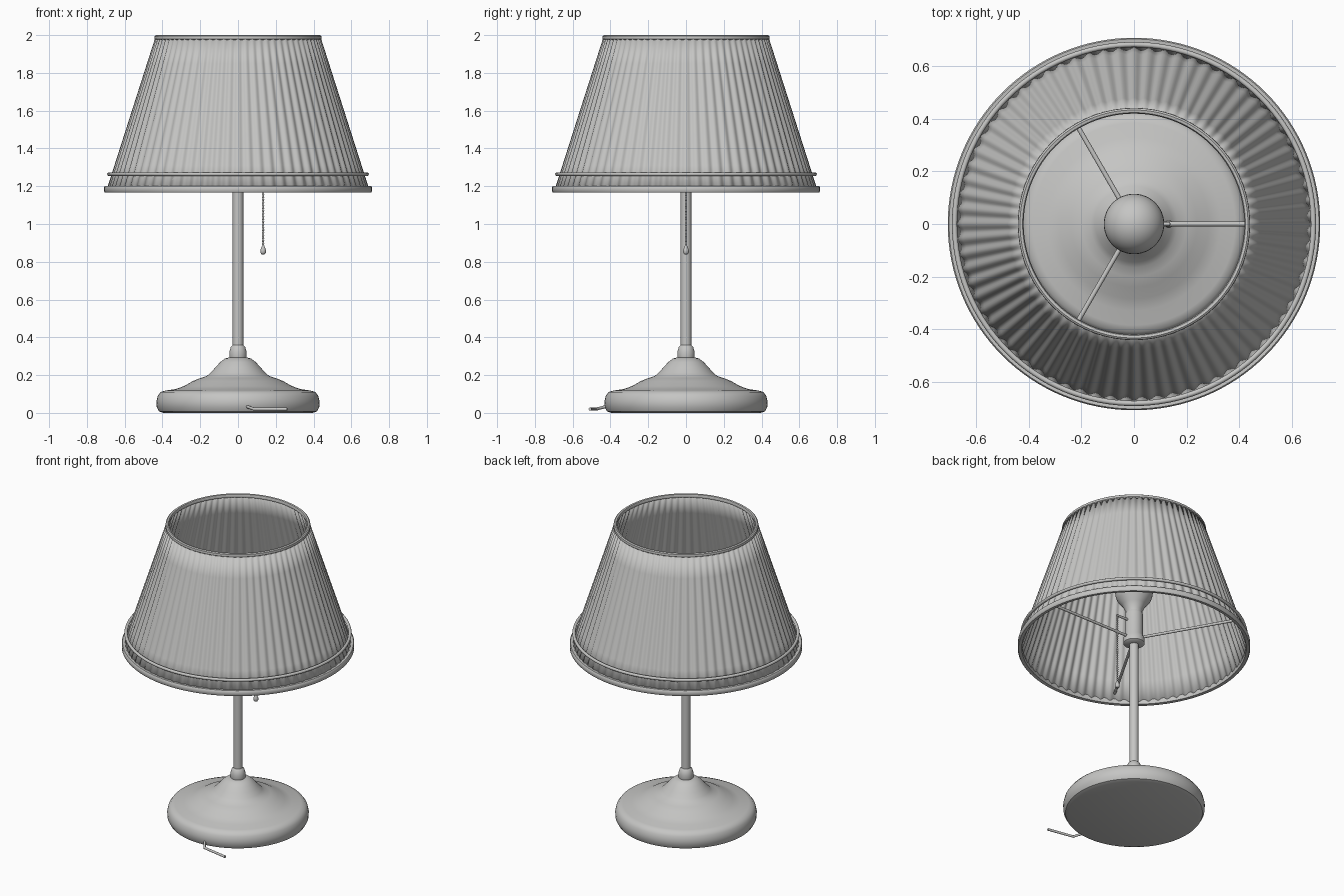
import bpy, bmesh, math
from mathutils import Vector

if "Cube" in bpy.data.objects:
    bpy.data.objects.remove(bpy.data.objects["Cube"])

mat = bpy.data.materials.new("light_grey")
mat.diffuse_color = (0.56, 0.56, 0.55, 1)
mat.use_nodes = True
mat.node_tree.nodes["Principled BSDF"].inputs["Base Color"].default_value = mat.diffuse_color


def finish(name, bm, angle=40):
    bmesh.ops.recalc_face_normals(bm, faces=bm.faces)
    me = bpy.data.meshes.new(name)
    bm.to_mesh(me)
    bm.free()
    ob = bpy.data.objects.new(name, me)
    bpy.context.collection.objects.link(ob)
    me.materials.append(mat)
    bpy.ops.object.select_all(action='DESELECT')
    ob.select_set(True)
    bpy.context.view_layer.objects.active = ob
    bpy.ops.object.shade_smooth_by_angle(angle=math.radians(angle))
    return ob


def lathe(name, profile, n=64, closed=False, angle=40, wave=None, centre=(0, 0)):
    """Spin (radius, z) points round the z axis; wave adds to the radius."""
    bm = bmesh.new()
    rings = []
    for r, z in profile:
        if r == 0:
            rings.append([bm.verts.new((centre[0], centre[1], z))] * n)
            continue
        ring = []
        for i in range(n):
            a = 2 * math.pi * i / n
            q = r + (wave(a, z) if wave else 0)
            ring.append(bm.verts.new((centre[0] + q * math.cos(a), centre[1] + q * math.sin(a), z)))
        rings.append(ring)
    pairs = list(zip(rings, rings[1:]))
    if closed:
        pairs.append((rings[-1], rings[0]))
    for lo, hi in pairs:
        for i in range(n):
            j = (i + 1) % n
            bm.faces.new(list(dict.fromkeys((lo[i], lo[j], hi[j], hi[i]))))
    return finish(name, bm, angle)


def rod(name, points, radius):
    """Round tube along a path, made from a bevelled curve."""
    cu = bpy.data.curves.new(name, 'CURVE')
    cu.dimensions = '3D'
    cu.bevel_depth = radius
    cu.bevel_resolution = 3
    cu.use_fill_caps = True
    sp = cu.splines.new('POLY')
    sp.points.add(len(points) - 1)
    for p, co in zip(sp.points, points):
        p.co = (*co, 1)
    tmp = bpy.data.objects.new(name + "_path", cu)
    bpy.context.collection.objects.link(tmp)
    bm = bmesh.new()
    me = tmp.to_mesh()
    bm.from_mesh(me)
    tmp.to_mesh_clear()
    bpy.data.objects.remove(tmp)
    return finish(name, bm)


# Base, collar and pole
lathe("base", [(0, 0), (.395, 0), (.418, .008), (.43, .03), (.432, .06), (.425, .09),
               (.41, .11), (.385, .118), (.33, .126), (.285, .142), (.24, .168), (.20, .184),
               (.165, .195), (.145, .213), (.12, .24), (.095, .268), (.07, .287),
               (.05, .293), (0, .293)], 96)
lathe("pole_collar", [(0, .285), (.043, .285), (.046, .30), (.045, .325), (.038, .35),
                      (.028, .36), (0, .36)], 48)
lathe("pole", [(0, .34), (.028, .34), (.028, 1.21), (0, 1.21)], 32)

# Lamp socket and bulb
lathe("socket_hub", [(0, 1.19), (.05, 1.19), (.065, 1.2), (.065, 1.235), (.055, 1.25),
                     (.055, 1.40), (.048, 1.415), (0, 1.415)], 48)
cz, br = 1.56, .115
ball = [(br * math.cos(math.radians(a)), cz + br * math.sin(math.radians(a)))
        for a in range(-30, 90, 10)]
lathe("bulb", [(0, 1.40), (.048, 1.40), (.052, 1.43), (.072, 1.47)] + ball + [(0, cz + br)], 48)

# Pleated shade
PLEATS = 72


def pleat(a, z):
    return .0055 * math.cos(PLEATS * a) * (1 - .35 * (z - 1.17) / .82)


shade = lathe("shade", [(.69 - .257 * t / 6, 1.175 + .81 * t / 6) for t in range(7)],
              PLEATS * 8, wave=pleat, angle=60)
solid = shade.modifiers.new("thickness", 'SOLIDIFY')
solid.thickness = .004
solid.offset = 0

# Trim bands and piping ring
lathe("shade_bottom_band", [(.684, 1.168), (.704, 1.166), (.709, 1.172), (.709, 1.196),
                            (.704, 1.202), (.684, 1.20), (.680, 1.184)], 128, True)
lathe("shade_top_band", [(.422, 1.978), (.436, 1.974), (.442, 1.98), (.441, 1.995),
                         (.434, 2.0), (.424, 1.998), (.420, 1.988)], 128, True)
lathe("shade_piping", [(.683 + .010 * math.cos(k * math.pi / 5),
                        1.264 + .010 * math.sin(k * math.pi / 5)) for k in range(10)],
      128, True, angle=60)

# Three arms holding the shade
for k in range(3):
    a = k * 2 * math.pi / 3
    c, s = math.cos(a), math.sin(a)
    rod(f"shade_arm_{k + 1}", [(.04 * c, .04 * s, 1.235), (.677 * c, .677 * s, 1.235)], .009)

# Pull switch: stem, bead chain and drop handle
rod("switch_stem", [(.04, 0, 1.35), (.137, 0, 1.35)], .008)
bm = bmesh.new()
z = 1.345
while z > .875:
    geo = bmesh.ops.create_icosphere(bm, subdivisions=2, radius=.0065)
    bmesh.ops.translate(bm, verts=geo['verts'], vec=Vector((.133, 0, z)))
    z -= .0145
finish("pull_chain", bm, 60)
rod("chain_core", [(.133, 0, 1.35), (.133, 0, .87)], .003)
lathe("pull_handle", [(0, .838), (.009, .840), (.015, .849), (.015, .862), (.010, .876),
                      (.006, .885), (0, .886)], 20, centre=(.133, 0))

# Short power cord at the front of the base
rod("power_cord", [(.04, -.38, .035), (.052, -.43, .032), (.085, -.475, .020),
                   (.26, -.508, .020)], .008)
